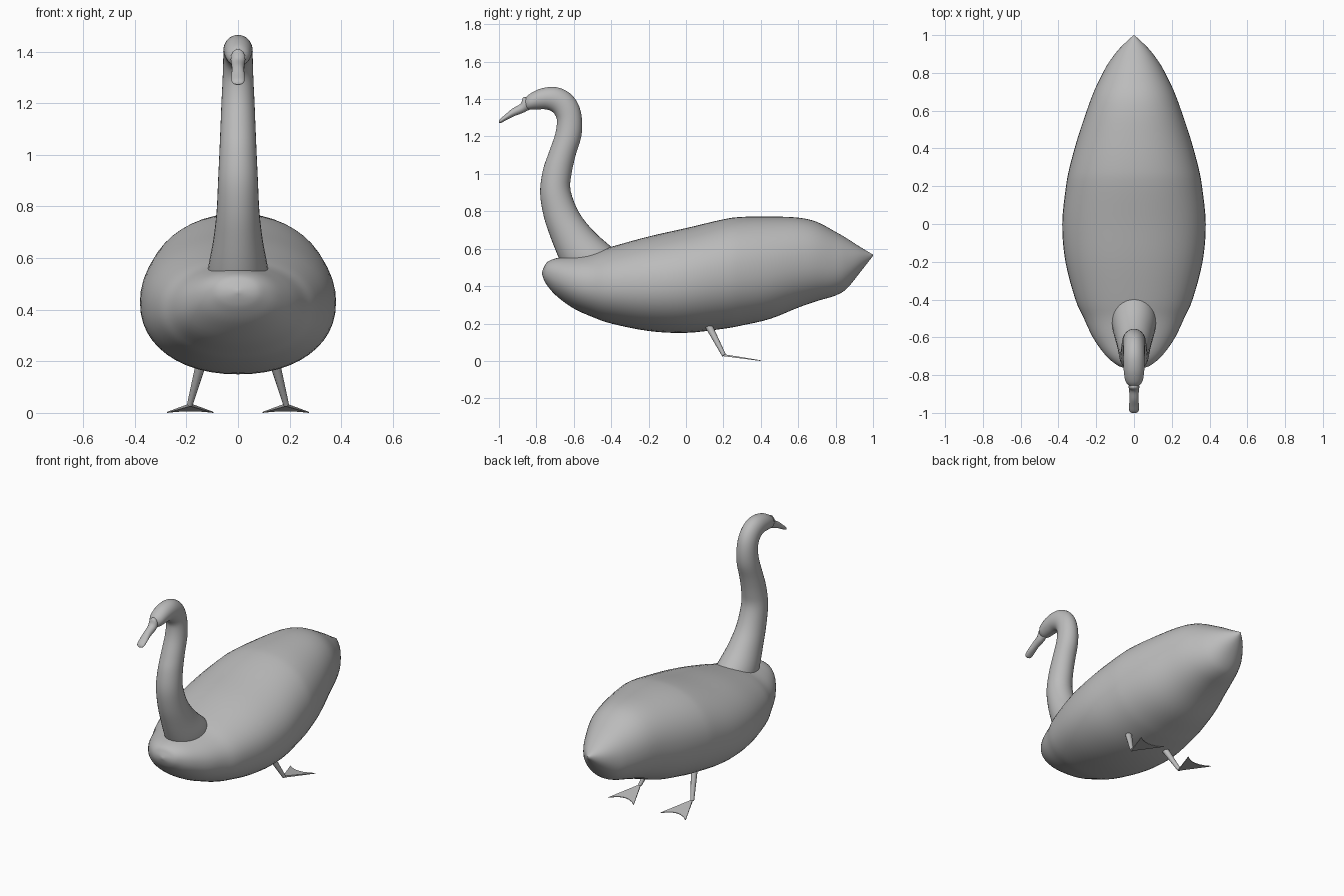
import bpy, bmesh, math
from mathutils import Vector

if "Cube" in bpy.data.objects:
    bpy.data.objects.remove(bpy.data.objects["Cube"])

grey = bpy.data.materials.new("soft grey")
grey.diffuse_color = (0.5, 0.5, 0.5, 1)
grey.use_nodes = True
grey.node_tree.nodes["Principled BSDF"].inputs["Base Color"].default_value = grey.diffuse_color


def finish(name, bm, angle=50):
    bmesh.ops.recalc_face_normals(bm, faces=bm.faces[:])
    me = bpy.data.meshes.new(name)
    bm.to_mesh(me)
    bm.free()
    me.materials.append(grey)
    ob = bpy.data.objects.new(name, me)
    bpy.context.collection.objects.link(ob)
    bpy.ops.object.select_all(action='DESELECT')
    bpy.context.view_layer.objects.active = ob
    ob.select_set(True)
    bpy.ops.object.shade_smooth_by_angle(angle=math.radians(angle))
    return ob


def spline(rows, steps):
    """Smooth curve through rows of numbers."""
    rows = [Vector(r) for r in rows]
    out = []
    for i in range(len(rows) - 1):
        p0, p1 = rows[max(i - 1, 0)], rows[i]
        p2, p3 = rows[i + 1], rows[min(i + 2, len(rows) - 1)]
        for s in range(steps):
            t = s / steps
            out.append(0.5 * (2 * p1 + (p2 - p0) * t
                              + (2 * p0 - 5 * p1 + 4 * p2 - p3) * t * t
                              + (3 * p1 - p0 - 3 * p2 + p3) * t ** 3))
    return out + [rows[-1]]


def loft(name, rows, sides=32, steps=4, power=1.0):
    """Oval rings spanning two profile points (y, z), (y, z) with a half width."""
    bm = bmesh.new()
    rings = []
    for ya, za, yb, zb, w in spline(rows, steps):
        ring = []
        for k in range(sides):
            a = 2 * math.pi * k / sides
            c, s = math.cos(a), math.sin(a)
            c = math.copysign(abs(c) ** power, c)
            s = math.copysign(abs(s) ** power, s)
            f = 0.5 + 0.5 * s
            ring.append(bm.verts.new((max(w, 0.001) * c, ya + (yb - ya) * f, za + (zb - za) * f)))
        rings.append(ring)
    for r, q in zip(rings, rings[1:]):
        for k in range(sides):
            n = (k + 1) % sides
            bm.faces.new((r[k], r[n], q[n], q[k]))
    bm.faces.new(rings[0])
    bm.faces.new(rings[-1])
    return finish(name, bm)


# Body: y, bottom, top, half width
body = [(-.77, .465, .475, .005), (-.76, .435, .50, .06), (-.74, .40, .53, .10),
        (-.69, .345, .55, .155), (-.6, .28, .563, .218), (-.5, .235, .58, .265),
        (-.4, .20, .61, .31), (-.2, .16, .665, .363), (0, .15, .71, .38),
        (.2, .172, .757, .36), (.3, .19, .77, .341), (.45, .225, .772, .30),
        (.6, .285, .766, .25), (.7, .32, .743, .213), (.8, .35, .69, .165),
        (.86, .387, .655, .13), (.93, .472, .61, .076), (1.0, .562, .568, .002)]
loft("body", [(y, b, y, t, w) for y, b, t, w in body], sides=48, power=.93)

# Neck and head: front point, back point, half width
loft("neck_and_head", [
    (-.655, .50, -.36, .57, .118), (-.68, .55, -.40, .61, .113),
    (-.72, .65, -.49, .69, .096), (-.76, .77, -.57, .79, .083),
    (-.78, .90, -.617, .91, .077), (-.765, 1.02, -.612, 1.0, .072),
    (-.735, 1.11, -.59, 1.1, .068), (-.70, 1.21, -.56, 1.2, .064),
    (-.69, 1.28, -.556, 1.29, .060), (-.70, 1.315, -.575, 1.37, .058),
    (-.72, 1.335, -.62, 1.43, .057), (-.75, 1.345, -.69, 1.463, .057),
    (-.79, 1.345, -.77, 1.458, .054), (-.83, 1.343, -.835, 1.428, .045),
    (-.852, 1.345, -.862, 1.40, .026)])

# Bill with a small raised root
loft("bill", [
    (-.82, 1.35, -.83, 1.40, .018), (-.85, 1.337, -.868, 1.41, .028),
    (-.872, 1.326, -.885, 1.375, .026), (-.92, 1.308, -.93, 1.348, .024),
    (-.96, 1.288, -.965, 1.318, .026), (-.99, 1.272, -.992, 1.295, .024),
    (-1.0, 1.272, -1.0, 1.282, .012)], sides=20)


def leg(name, side):
    """Tapered shank."""
    top, end = Vector((side * .13, .094, .24)), Vector((side * .187, .203, .03))
    d = end - top
    bm = bmesh.new()
    bmesh.ops.create_cone(bm, segments=12, radius1=.023, radius2=.011,
                          depth=d.length, cap_ends=True)
    rot = d.to_track_quat('Z', 'Y')
    for v in bm.verts:
        v.co = rot @ v.co + (top + end) / 2
    finish(name, bm, 40)


def foot(name, side):
    """Thin webbed wedge with a scooped trailing edge."""
    cx = side * .185
    bm = bmesh.new()
    ankle = [bm.verts.new((cx, .195, z)) for z in (.037, .026)]
    n, edge = 6, []
    for i in range(n + 1):
        u = 2 * i / n - 1
        y = .355 + .042 * u * u
        z = .002 + .006 * (1 - u * u)
        edge.append([bm.verts.new((cx + .09 * u, y, z + h)) for h in (.002, -.002)])
    for a, b in zip(edge, edge[1:]):
        bm.faces.new((ankle[0], a[0], b[0]))
        bm.faces.new((ankle[1], b[1], a[1]))
        bm.faces.new((a[0], a[1], b[1], b[0]))
    for e in (edge[0], edge[-1]):
        bm.faces.new((ankle[0], ankle[1], e[1], e[0]))
    finish(name, bm, 30)


for label, side in (("left", 1), ("right", -1)):
    leg(label + "_leg", side)
    foot(label + "_foot", side)
